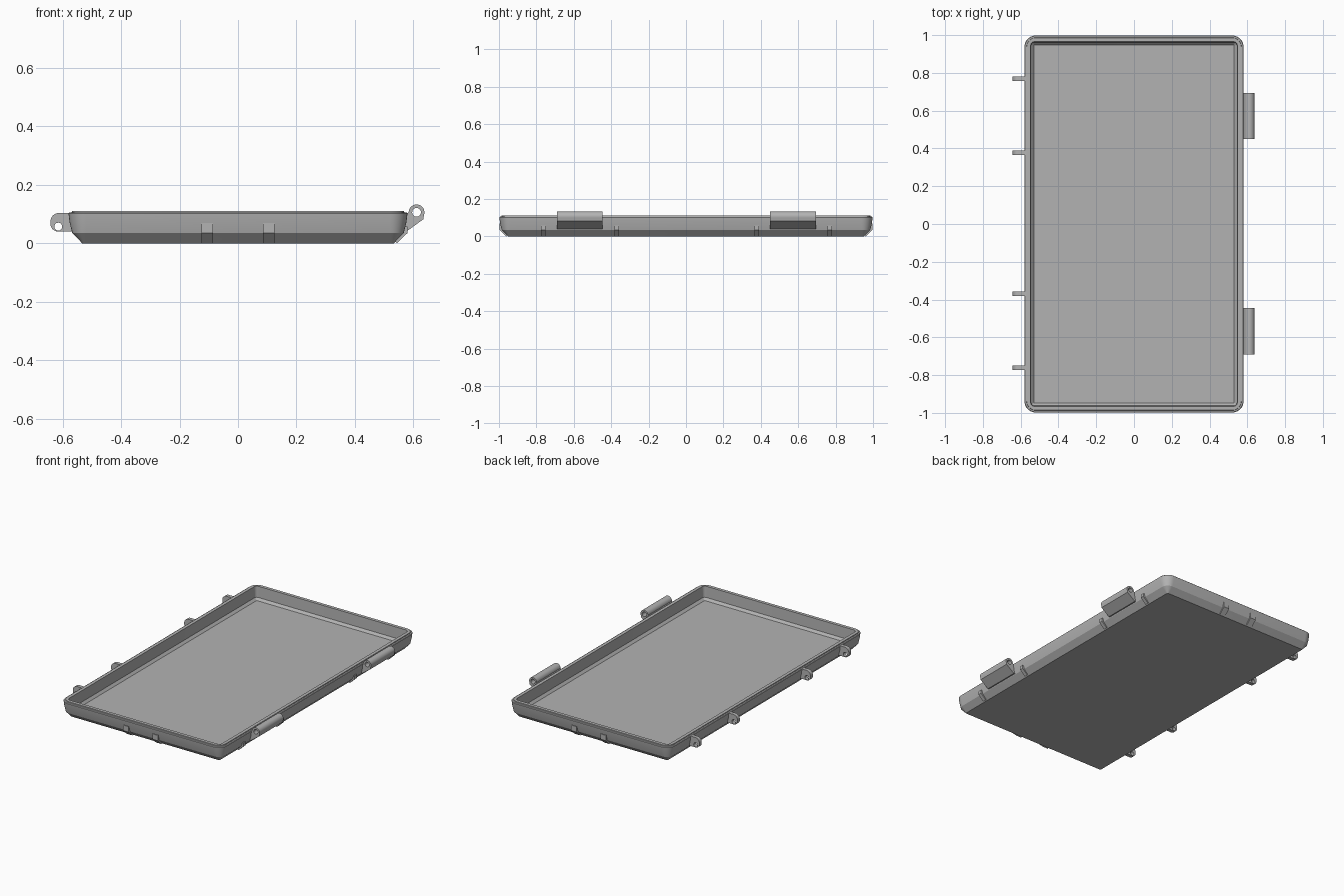
import bpy, bmesh
from math import sin, cos, pi, radians

cube = bpy.data.objects.get("Cube")
if cube:
    bpy.data.objects.remove(cube, do_unlink=True)

grey = bpy.data.materials.new("mid grey")
grey.use_nodes = True
colour = (0.45, 0.45, 0.45, 1)
grey.diffuse_color = colour
grey.node_tree.nodes["Principled BSDF"].inputs["Base Color"].default_value = colour


def finish(bm, name):
    bmesh.ops.recalc_face_normals(bm, faces=bm.faces)
    mesh = bpy.data.meshes.new(name)
    bm.to_mesh(mesh)
    bm.free()
    mesh.materials.append(grey)
    ob = bpy.data.objects.new(name, mesh)
    bpy.context.collection.objects.link(ob)
    bpy.ops.object.select_all(action='DESELECT')
    ob.select_set(True)
    bpy.context.view_layer.objects.active = ob
    bpy.ops.object.shade_smooth_by_angle(angle=radians(25))
    return ob


def arc(cx, cy, r, start, end, steps):
    angles = [radians(start + (end - start) * i / steps) for i in range(steps + 1)]
    return [(cx + r * cos(a), cy + r * sin(a)) for a in angles]


def rounded_rect(hx, hy, r):
    pts = []
    for k, (sx, sy) in enumerate([(1, 1), (-1, 1), (-1, -1), (1, -1)]):
        pts += arc(sx * (hx - r), sy * (hy - r), r, 90 * k, 90 * k + 90, 8)
    return pts


def plate(name, outline, centre, width, axis, hole=None):
    """Extrude an (outward, z) profile, centred along the other axis."""
    bm = bmesh.new()

    def place(u, z):
        return (u, centre - width / 2, z) if axis == 'X' else (centre - width / 2, u, z)

    edges = []
    for loop in [outline] + ([hole] if hole else []):
        vs = [bm.verts.new(place(*p)) for p in loop]
        edges += [bm.edges.new((a, b)) for a, b in zip(vs, vs[1:] + vs[:1])]
    bmesh.ops.triangle_fill(bm, edges=edges, use_beauty=True)
    new = bmesh.ops.extrude_face_region(bm, geom=bm.faces[:])["geom"]
    shift = (0, width, 0) if axis == 'X' else (width, 0, 0)
    bmesh.ops.translate(bm, vec=shift, verts=[g for g in new if isinstance(g, bmesh.types.BMVert)])
    return finish(bm, name)


# Tray shell: stacked rounded rectangles, each (x inset, z, corner radius)
HX, HY = 0.58, 0.998
rings = [(0.047, 0, 0.008), (0.013, 0.035, 0.045), (0.004, 0.07, 0.057),
         (0, 0.102, 0.06), (0.003, 0.105, 0.057), (0.011, 0.106, 0.05),
         (0.012, 0.111, 0.049), (0.033, 0.111, 0.02), (0.036, 0.04, 0.015),
         (0.05, 0.025, 0.006)]
bm = bmesh.new()
loops = [[bm.verts.new((x, y, z)) for x, y in rounded_rect(HX - d, HY - d, r)]
         for d, z, r in rings]
for low, high in zip(loops, loops[1:]):
    n = len(low)
    for i in range(n):
        j = (i + 1) % n
        bm.faces.new((low[i], low[j], high[j], high[i]))
bm.faces.new(loops[0])
bm.faces.new(loops[-1])
finish(bm, "tray_shell")

# Hinge knuckles on the left edge
knuckle = arc(0.611, 0.106, 0.027, -20, 180, 16) + [(0.566, 0.09), (0.566, 0.04), (0.576, 0.04), (0.634, 0.082)]
knuckle_hole = arc(0.611, 0.106, 0.015, 0, 345, 23)
for side, y in (("front", -0.568), ("back", 0.572)):
    plate(side + "_hinge_knuckle", knuckle, y, 0.245, 'X', knuckle_hole)

# Latch lugs on the right edge, stiffening ribs on the left edge
lug = (arc(-0.612, 0.074, 0.03, 90, 180, 8) + arc(-0.615, 0.067, 0.027, 180, 270, 8)
       + [(-0.562, 0.04), (-0.562, 0.104)])
lug_hole = arc(-0.615, 0.057, 0.0135, 0, 345, 23)


def rib(base, top, sign):
    profile = [(0.005, 0.008), (0.01, 0), (0.047, 0.035), (0.047, top), (0.022, top)]
    return [(sign * (base + u), z) for u, z in profile]


for i, y in enumerate((-0.762, -0.37, 0.378, 0.768)):
    plate(f"latch_lug_{i + 1}", lug, y, 0.024, 'X', lug_hole)
    plate(f"left_rib_{i + 1}", rib(0.533, 0.057, 1), y, 0.024, 'X')

# Wider ribs on the front and back edges
for side, sign in (("front", -1), ("back", 1)):
    for hand, x in (("right", -0.105), ("left", 0.105)):
        plate(f"{side}_{hand}_rib", rib(0.951, 0.07, sign), x, 0.04, 'Y')
